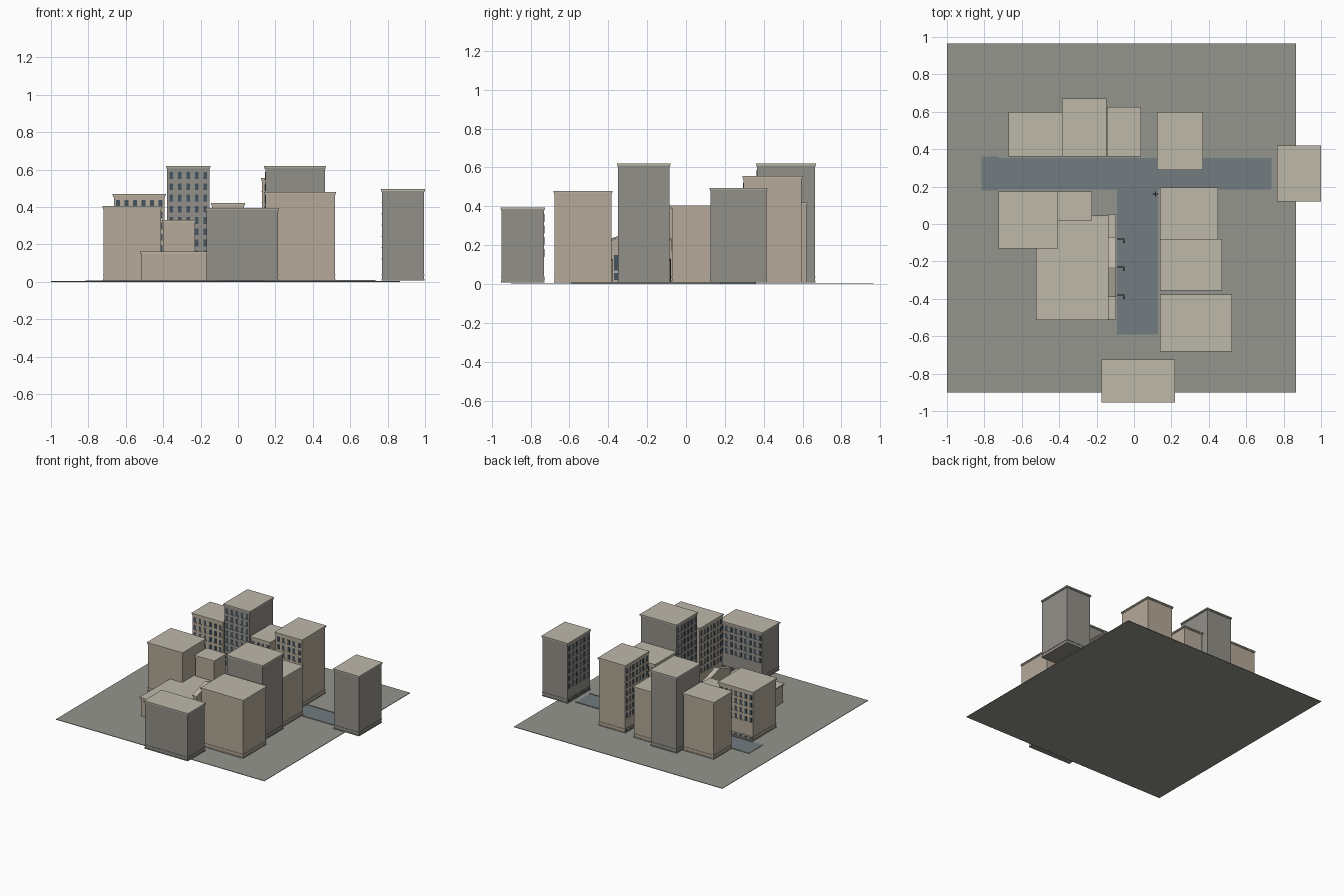
import bpy, bmesh

if "Cube" in bpy.data.objects:
    bpy.data.objects.remove(bpy.data.objects["Cube"])

def mat(name, c):
    m = bpy.data.materials.new(name)
    m.diffuse_color = (*c, 1)
    m.use_nodes = True
    m.node_tree.nodes["Principled BSDF"].inputs["Base Color"].default_value = m.diffuse_color
    return m

TAN = mat("tan_wall", (0.46, 0.40, 0.32))
GREY = mat("grey_wall", (0.29, 0.28, 0.25))
ROOF = mat("roof_stone", (0.52, 0.48, 0.40))
GLASS = mat("window_glass", (0.06, 0.09, 0.12))
ROAD = mat("asphalt", (0.17, 0.20, 0.22))
PAVE = mat("paving", (0.30, 0.30, 0.27))
METAL = mat("dark_metal", (0.06, 0.06, 0.06))

def add_box(bm, x0, x1, y0, y1, z0, z1):
    v = [bm.verts.new((x, y, z)) for z in (z0, z1)
         for x, y in ((x0, y0), (x1, y0), (x1, y1), (x0, y1))]
    for f in ((3, 2, 1, 0), (4, 5, 6, 7), (0, 1, 5, 4), (1, 2, 6, 5), (2, 3, 7, 6), (3, 0, 4, 7)):
        bm.faces.new([v[i] for i in f])

def boxes(name, items, material):
    bm = bmesh.new()
    for b in items:
        add_box(bm, *b)
    me = bpy.data.meshes.new(name)
    bm.to_mesh(me)
    bm.free()
    me.materials.append(material)
    ob = bpy.data.objects.new(name, me)
    bpy.context.collection.objects.link(ob)
    return ob

def prism_x(name, profile, x0, x1, material):
    # (y, z) outline extruded along x
    bm = bmesh.new()
    f = bm.faces.new([bm.verts.new((x0, y, z)) for y, z in profile])
    r = bmesh.ops.extrude_face_region(bm, geom=[f])
    for v in r["geom"]:
        if isinstance(v, bmesh.types.BMVert):
            v.co.x = x1
    bmesh.ops.recalc_face_normals(bm, faces=bm.faces)
    me = bpy.data.meshes.new(name)
    bm.to_mesh(me)
    bm.free()
    me.materials.append(material)
    bpy.context.collection.objects.link(bpy.data.objects.new(name, me))

BASE = 0.008
EAVE = 0.006

def face_panel(side, x0, x1, y0, y1, a, b, z0, z1, out):
    # thin panel on the named wall, spanning a..b along it
    if side == "-y": return (a, b, y0 - out, y0 + 0.002, z0, z1)
    if side == "+y": return (a, b, y1 - 0.002, y1 + out, z0, z1)
    if side == "-x": return (x0 - out, x0 + 0.002, a, b, z0, z1)
    return (x1 - 0.002, x1 + out, a, b, z0, z1)

def building(name, x0, x1, y0, y1, h, wall, sides):
    bx = (x0 + EAVE, x1 - EAVE, y0 + EAVE, y1 - EAVE)
    boxes(name + "_walls", [(*bx, BASE, h - 0.012)], wall)
    # roof cap with overhang, and a stepped moulding under it
    boxes(name + "_roof", [(x0, x1, y0, y1, h - 0.009, h)], ROOF)
    e = 0.003
    boxes(name + "_trim", [
        (x0 + e, x1 - e, y0 + e, y1 - e, h - 0.016, h - 0.009),
        (x0 + e, x1 - e, y0 + e, y1 - e, 0.034, 0.040),
        (x0 + e, x1 - e, y0 + e, y1 - e, BASE, 0.016)], wall)
    # window grid over shopfronts on each street side
    panes, sills = [], []
    for s in sides:
        a0, a1 = (bx[0], bx[1]) if s[1] == "y" else (bx[2], bx[3])
        n = max(3, round((a1 - a0) / 0.045))
        p = (a1 - a0) / n
        rows = int((h - 0.115) / 0.06)
        for i in range(n):
            c = a0 + p * (i + 0.5)
            for r in range(rows):
                z = h - 0.07 - r * 0.06
                panes.append(face_panel(s, *bx, c - 0.010, c + 0.010, z, z + 0.036, 0.002))
                sills.append(face_panel(s, *bx, c - 0.013, c + 0.013, z - 0.005, z, 0.004))
            panes.append(face_panel(s, *bx, c - 0.015, c + 0.015, 0.018, 0.033, 0.002))
    boxes(name + "_windows", panes, GLASS)
    boxes(name + "_sills", sills, wall)

# ground and T-shaped street
boxes("ground", [(-1, 0.865, -0.90, 0.965, 0, 0.004)], PAVE)
boxes("street", [(-0.815, 0.735, 0.18, 0.36, 0.003, 0.007),
                 (-0.095, 0.13, -0.59, 0.18, 0.003, 0.007)], ROAD)
boxes("kerbs", [(-0.725, 0.735, 0.354, 0.36, 0.004, 0.010),
                (-0.725, -0.095, 0.178, 0.184, 0.004, 0.010),
                (0.13, 0.735, 0.178, 0.184, 0.004, 0.010),
                (-0.098, -0.092, -0.59, 0.18, 0.004, 0.010),
                (0.127, 0.133, -0.59, 0.18, 0.004, 0.010)], PAVE)

# surrounding blocks
for row in (
    ("north_west_block", -0.67, -0.386, 0.36, 0.60, 0.47, TAN, ["-y"]),
    ("north_tower", -0.385, -0.146, 0.36, 0.67, 0.62, GREY, ["-y"]),
    ("north_low_block", -0.145, 0.037, 0.36, 0.625, 0.42, TAN, ["-y"]),
    ("north_east_block", 0.123, 0.37, 0.29, 0.60, 0.555, TAN, ["-y", "-x"]),
    ("far_east_block", 0.765, 1.0, 0.12, 0.42, 0.495, GREY, ["-x"]),
    ("east_corner_block", 0.14, 0.45, -0.079, 0.195, 0.405, TAN, ["-x", "+y"]),
    ("east_tower", 0.14, 0.47, -0.355, -0.08, 0.62, GREY, ["-x"]),
    ("south_east_block", 0.14, 0.525, -0.683, -0.377, 0.48, TAN, ["-x"]),
    ("south_block", -0.175, 0.22, -0.955, -0.725, 0.395, GREY, ["+y"]),
    ("west_block", -0.725, -0.406, -0.13, 0.175, 0.405, TAN, ["+y"]),
    ("west_small_block", -0.405, -0.225, 0.018, 0.175, 0.33, TAN, ["+y"]),
):
    building(*row)

# long low hall with a gabled street front
boxes("hall_walls", [(-0.515, -0.13, -0.505, 0.045, BASE, 0.153)], TAN)
boxes("hall_roof", [(-0.523, -0.135, -0.513, 0.04, 0.152, 0.161)], ROOF)
prism_x("hall_front", [(-0.505, BASE), (0.045, BASE), (0.045, 0.165), (-0.075, 0.165),
                       (-0.075, 0.226), (-0.23, 0.275), (-0.385, 0.226),
                       (-0.385, 0.165), (-0.505, 0.165)], -0.135, -0.102, TAN)
prism_x("hall_gable_coping", [(-0.07, 0.226), (-0.23, 0.276), (-0.39, 0.226),
                              (-0.39, 0.234), (-0.23, 0.284), (-0.07, 0.234)],
        -0.138, -0.097, ROOF)
boxes("hall_side_coping", [(-0.138, -0.097, -0.51, -0.385, 0.163, 0.170),
                           (-0.138, -0.097, -0.075, 0.05, 0.163, 0.170)], ROOF)
boxes("hall_glazing", [(-0.105, -0.099, y - 0.05, y + 0.05, z0, z1)
                       for y in (-0.445, -0.32, -0.14, -0.015)
                       for z0, z1 in ((0.02, 0.058), (0.07, 0.15))], GLASS)

# street lamps with arms over the road
for i, y in enumerate((-0.08, -0.23, -0.38)):
    boxes(f"street_lamp_{i + 1}", [(-0.090, -0.086, y - 0.002, y + 0.002, 0.006, 0.13),
                                   (-0.090, -0.052, y - 0.002, y + 0.002, 0.127, 0.131),
                                   (-0.058, -0.052, y - 0.022, y + 0.002, 0.122, 0.128)], METAL)

# signal post at the junction
boxes("signal_post", [(0.113, 0.117, 0.158, 0.162, 0.006, 0.09),
                      (0.100, 0.130, 0.158, 0.162, 0.084, 0.088),
                      (0.113, 0.117, 0.146, 0.174, 0.084, 0.088)], METAL)
